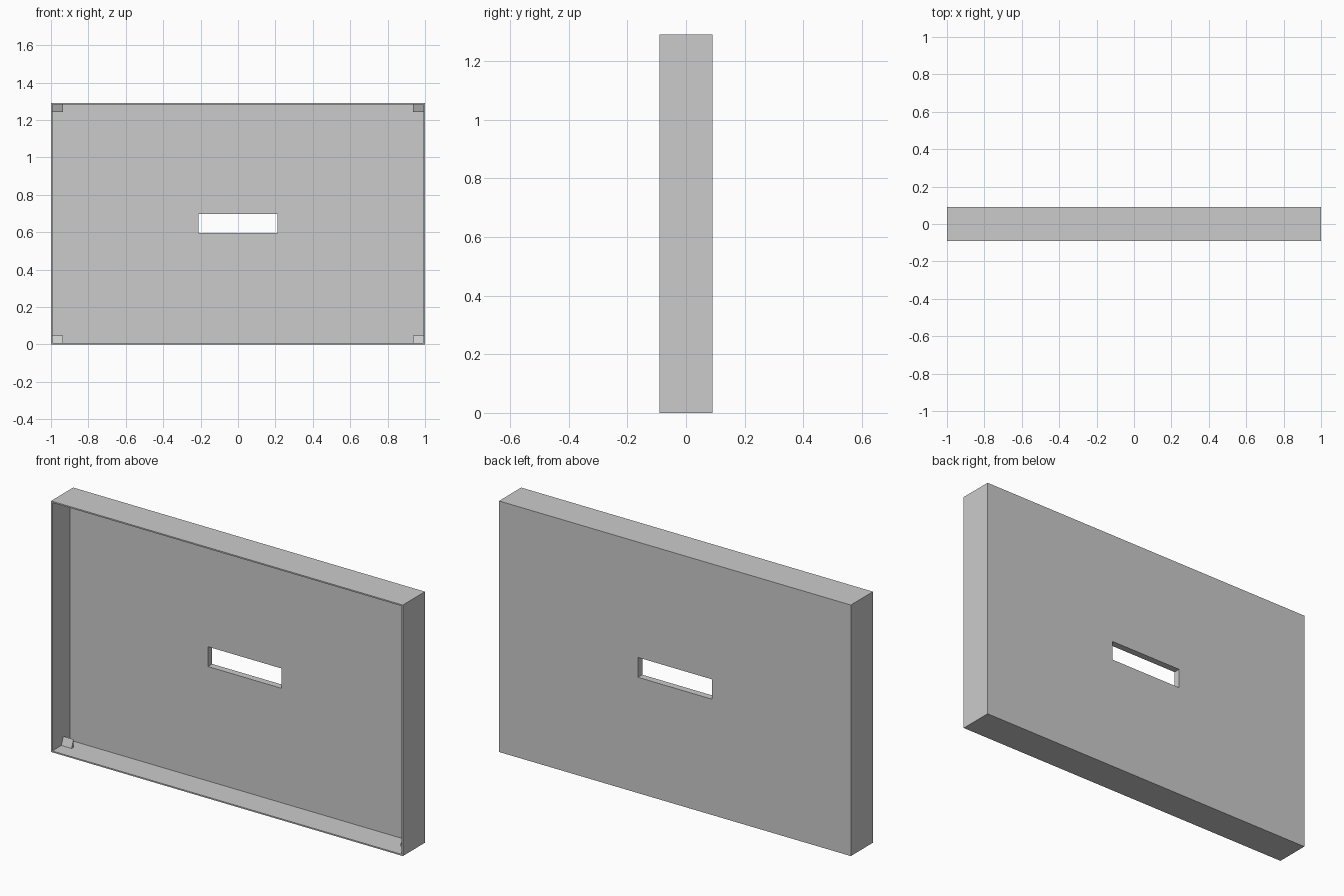
import bpy
import bmesh

cube = bpy.data.objects.get("Cube")
if cube:
    bpy.data.objects.remove(cube, do_unlink=True)

# Overall sizes
W, D, H = 1.0, 0.09, 1.29      # half width, half depth, height
WALL, PANEL = 0.007, 0.035     # rim and back panel thickness
SLOT_X, SLOT_LOW, SLOT_HIGH = 0.21, 0.595, 0.697

grey = bpy.data.materials.new("light grey")
grey.use_nodes = True
colour = (0.6, 0.6, 0.6, 1)
grey.diffuse_color = colour
grey.node_tree.nodes["Principled BSDF"].inputs["Base Color"].default_value = colour


def make_object(name, bm):
    bmesh.ops.recalc_face_normals(bm, faces=bm.faces)
    mesh = bpy.data.meshes.new(name)
    bm.to_mesh(mesh)
    bm.free()
    mesh.materials.append(grey)
    obj = bpy.data.objects.new(name, mesh)
    bpy.context.collection.objects.link(obj)
    return obj


def make_box(name, low, high):
    bm = bmesh.new()
    bmesh.ops.create_cube(bm, size=1)
    for v in bm.verts:
        v.co = [low[i] if v.co[i] < 0 else high[i] for i in range(3)]
    return make_object(name, bm)


def cut(obj, cutter):
    cutter.hide_render = True
    mod = obj.modifiers.new("cut", "BOOLEAN")
    mod.object = cutter
    mod.solver = "EXACT"
    bpy.context.view_layer.objects.active = obj
    bpy.ops.object.modifier_apply(modifier=mod.name)
    bpy.data.objects.remove(cutter, do_unlink=True)


# Shallow tray, open at the front, with a slot through its back panel
tray = make_box("tray", (-W, -D, 0), (W, D, H))
cut(tray, make_box("hollow_cutter", (WALL - W, -2 * D, WALL),
                   (W - WALL, D - PANEL, H - WALL)))
cut(tray, make_box("slot_cutter", (-SLOT_X, -D, SLOT_LOW),
                   (SLOT_X, 2 * D, SLOT_HIGH)))


# Wedge-shaped retaining clip in each inner corner
def make_clip(name, side, top):
    bm = bmesh.new()
    profile = [(-0.016, WALL), (0, WALL), (0, 0.048)]
    verts = [bm.verts.new((side * (W - WALL), y, H - z if top else z))
             for y, z in profile]
    face = bm.faces.new(verts)
    ext = bmesh.ops.extrude_face_region(bm, geom=[face], use_keep_orig=True)
    moved = [g for g in ext["geom"] if isinstance(g, bmesh.types.BMVert)]
    bmesh.ops.translate(bm, verts=moved, vec=(-side * 0.058, 0, 0))
    return make_object(name, bm)


for side, side_name in ((1, "left"), (-1, "right")):
    for top, level in ((False, "bottom"), (True, "top")):
        make_clip(f"{level}_{side_name}_clip", side, top)
